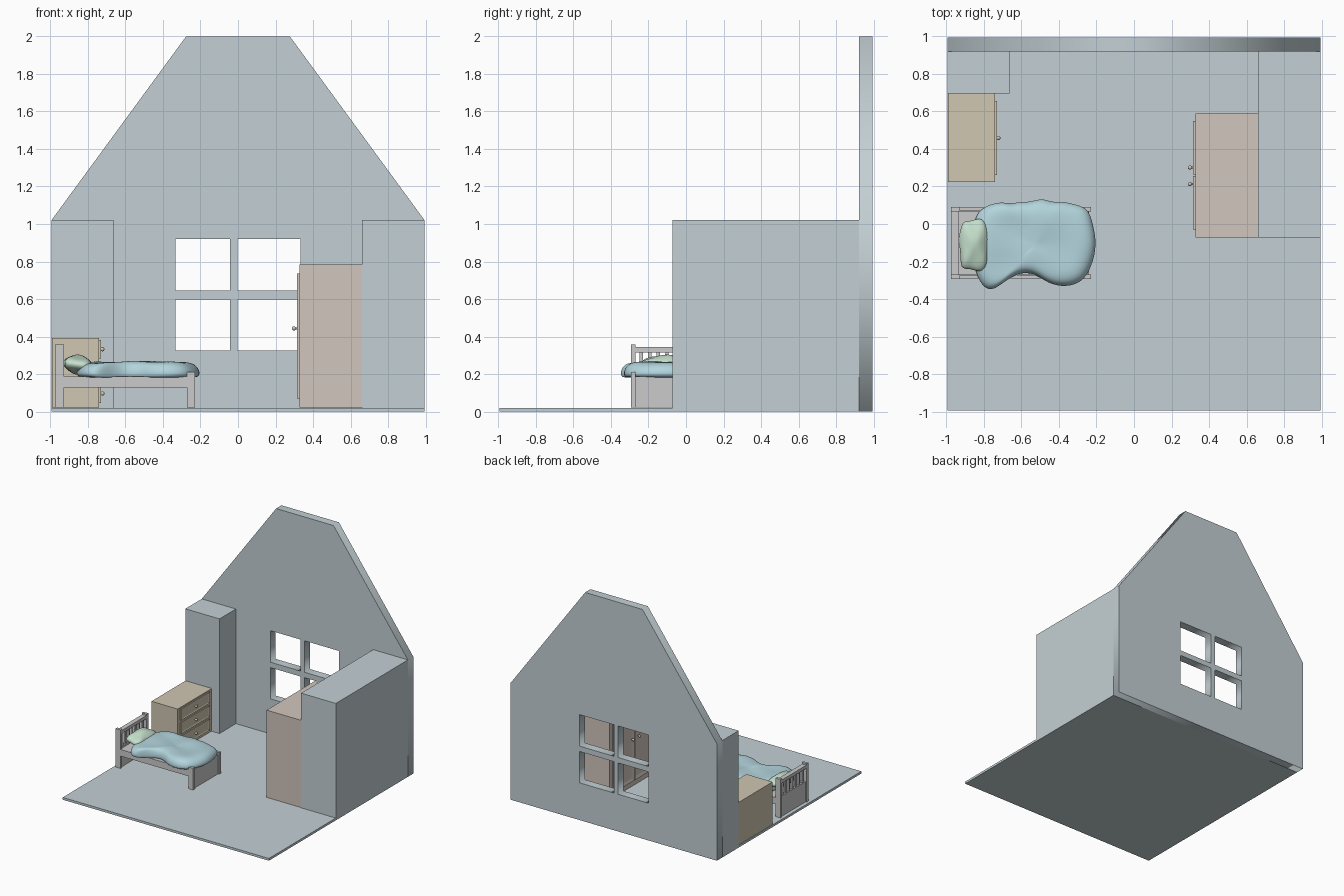
import bpy, bmesh, math
from mathutils import Vector, Matrix

if "Cube" in bpy.data.objects:
    bpy.data.objects.remove(bpy.data.objects["Cube"])


def material(name, rgb):
    m = bpy.data.materials.new(name)
    m.diffuse_color = (*rgb, 1)
    m.use_nodes = True
    m.node_tree.nodes["Principled BSDF"].inputs["Base Color"].default_value = m.diffuse_color
    return m


WALL = material("wall_paint", (0.55, 0.63, 0.66))
TAN = material("dresser_wood", (0.63, 0.57, 0.45))
PINK = material("wardrobe_wood", (0.64, 0.57, 0.51))
BED = material("bed_paint", (0.68, 0.66, 0.66))
BLUE = material("blanket_cloth", (0.45, 0.66, 0.72))
GREEN = material("pillow_cloth", (0.56, 0.74, 0.60))


def add(name, bm, mat, smooth=False):
    bmesh.ops.recalc_face_normals(bm, faces=bm.faces)
    me = bpy.data.meshes.new(name)
    bm.to_mesh(me)
    bm.free()
    for p in me.polygons:
        p.use_smooth = smooth
    me.materials.append(mat)
    ob = bpy.data.objects.new(name, me)
    bpy.context.collection.objects.link(ob)
    return ob


def box(name, x, y, z, mat, panel=None, inset=0.02, depth=0.008):
    """Box from ranges; panel = direction of a face that gets a recessed panel."""
    bm = bmesh.new()
    bmesh.ops.create_cube(bm, size=1)
    for v in bm.verts:
        v.co = Vector([(a + b) / 2 + c * (b - a) for c, (a, b) in zip(v.co, (x, y, z))])
    if panel:
        bm.normal_update()
        face = max(bm.faces, key=lambda f: f.normal.dot(Vector(panel)))
        bmesh.ops.inset_region(bm, faces=[face], thickness=inset)
        bmesh.ops.translate(bm, verts=face.verts, vec=-Vector(panel) * depth)
    return add(name, bm, mat)


def knob(name, x, y, z, side, mat):
    """Round knob on a short stalk, pointing along +x or -x."""
    bm = bmesh.new()
    bmesh.ops.create_uvsphere(bm, u_segments=16, v_segments=10, radius=0.011,
                              matrix=Matrix.Translation((x + side * 0.012, y, z)))
    bmesh.ops.create_cone(bm, cap_ends=True, segments=12, radius1=0.005, radius2=0.005, depth=0.016,
                          matrix=Matrix.Translation((x + side * 0.004, y, z)) @ Matrix.Rotation(math.pi / 2, 4, 'Y'))
    add(name, bm, mat, True)


# Back gable wall with four window panes, as a filled curve with holes
def rect(x0, x1, z0, z1):
    return [(x0, z0), (x1, z0), (x1, z1), (x0, z1)]


gable = [(-0.995, 0), (0.995, 0), (0.995, 1.02), (0.277, 2), (-0.277, 2), (-0.995, 1.02)]
panes = [rect(*xs, *zs) for xs in ((-0.333, -0.042), (-0.002, 0.332))
         for zs in ((0.325, 0.598), (0.645, 0.92))]
cu = bpy.data.curves.new("wall_profile", 'CURVE')
cu.dimensions, cu.fill_mode, cu.extrude = '2D', 'BOTH', 0.037
for loop in [gable] + panes:
    s = cu.splines.new('POLY')
    s.points.add(len(loop) - 1)
    for p, (a, b) in zip(s.points, loop):
        p.co = (a, b, 0, 1)
    s.use_cyclic_u = True
cu.materials.append(WALL)
wall = bpy.data.objects.new("gable_wall", cu)
bpy.context.collection.objects.link(wall)
wall.location.y = 0.958
wall.rotation_euler.x = math.pi / 2
bpy.context.view_layer.objects.active = wall
wall.select_set(True)
bpy.ops.object.convert(target='MESH')

# Floor and the two side blocks
box("floor", (-0.995, 0.995), (-0.995, 0.921), (0, 0.02), WALL)
box("left_block", (-0.995, -0.665), (0.695, 0.921), (0.02, 1.02), WALL)
box("right_block", (0.66, 0.995), (-0.073, 0.921), (0, 1.02), WALL)

# Wardrobe with two panelled doors
box("wardrobe_body", (0.327, 0.66), (-0.073, 0.588), (0.022, 0.783), PINK)
for i, side in enumerate((-1, 1)):
    ys = sorted((0.26 + side * 0.004, 0.26 + side * 0.288))
    box(f"wardrobe_door_{i}", (0.314, 0.327), ys, (0.07, 0.735), PINK, (-1, 0, 0), 0.04)
    knob(f"wardrobe_knob_{i}", 0.31, 0.257 + side * 0.044, 0.443, -1, PINK)

# Dresser with three drawers
box("dresser_body", (-0.993, -0.74), (0.225, 0.695), (0.022, 0.393), TAN)
for i in range(3):
    z = 0.096 + 0.118 * i
    box(f"drawer_{i}", (-0.74, -0.731), (0.26, 0.657), (z - 0.05, z + 0.05), TAN, (1, 0, 0), 0.014, 0.005)
    knob(f"drawer_knob_{i}", -0.735, 0.459, z, 1, TAN)

# Bed frame
for i, (y0, y1) in enumerate(((-0.293, -0.27), (0.067, 0.09))):
    box(f"head_post_{i}", (-0.975, -0.929), (y0, y1), (0.022, 0.358), BED)
    box(f"foot_post_{i}", (-0.273, -0.228), (y0, y1), (0.022, 0.21), BED)
    box(f"side_rail_{i}", (-0.929, -0.273), (y0 + 0.003, y1 - 0.003), (0.128, 0.186), BED)
box("footboard", (-0.262, -0.239), (-0.27, 0.067), (0.022, 0.188), BED)
box("headboard_panel", (-0.965, -0.939), (-0.27, 0.067), (0.022, 0.2), BED)
box("headboard_top_rail", (-0.972, -0.932), (-0.27, 0.067), (0.316, 0.344), BED)
for i in range(7):
    y = -0.1015 + (i - 3) * 0.046
    box(f"headboard_slat_{i}", (-0.96, -0.944), (y - 0.009, y + 0.009), (0.2, 0.316), BED)
box("mattress_base", (-0.939, -0.262), (-0.27, 0.067), (0.13, 0.184), BED)

# Blanket: rings of the lumpy outline, rounded over the edge
outline = [(-0.80, 0.09), (-0.71, 0.118), (-0.655, 0.103), (-0.60, 0.118), (-0.56, 0.112), (-0.49, 0.136),
           (-0.44, 0.112), (-0.385, 0.118), (-0.33, 0.105), (-0.25, 0.085), (-0.225, 0.01), (-0.20, -0.11),
           (-0.23, -0.23), (-0.28, -0.31), (-0.37, -0.335), (-0.46, -0.315), (-0.53, -0.26), (-0.61, -0.255),
           (-0.69, -0.305), (-0.76, -0.36), (-0.815, -0.32), (-0.845, -0.24), (-0.86, -0.15), (-0.85, -0.04),
           (-0.845, 0.04)]
rings = [(0.5, 0.184), (0.92, 0.18), (1.0, 0.187), (1.02, 0.205), (0.99, 0.23),
         (0.91, 0.253), (0.75, 0.264), (0.5, 0.264), (0.25, 0.264)]
cx, cy = -0.53, -0.11
bm = bmesh.new()
loops = []
for k, (s, z) in enumerate(rings):
    loop = []
    for x, y in outline:
        px, py = cx + (x - cx) * s, cy + (y - cy) * s
        ripple = 0.007 * math.sin(17 * px + 9 * py) * math.cos(19 * py - 6 * px) if k > 3 else 0
        loop.append(bm.verts.new((px, py, z + ripple)))
    loops.append(loop)
n = len(outline)
for a, b in zip(loops, loops[1:]):
    for i in range(n):
        bm.faces.new((a[i], a[(i + 1) % n], b[(i + 1) % n], b[i]))
for loop, z in ((loops[0], 0.184), (loops[-1], 0.262)):
    c = bm.verts.new((cx, cy, z))
    for i in range(n):
        bm.faces.new((loop[i], loop[(i + 1) % n], c))
blanket = add("blanket", bm, BLUE, True)
mod = blanket.modifiers.new("round", 'SUBSURF')
mod.levels = mod.render_levels = 2

# Pillow: rounded-square cushion, leaning on the headboard
bm = bmesh.new()
bmesh.ops.create_uvsphere(bm, u_segments=48, v_segments=24, radius=1)
for v in bm.verts:
    x, y, z = v.co
    r = math.hypot(x, y)
    k = (r / max((abs(x) ** 4 + abs(y) ** 4) ** 0.25, 1e-6)) if r > 1e-6 else 1
    x, y = x * k, y * k
    z *= 1 + 0.12 * math.sin(4 * y + 1) * math.cos(3 * x)
    x *= 1 + 0.05 * math.sin(5 * y + 0.6)
    y *= 1 + 0.04 * math.sin(4 * x)
    v.co = Vector((x * 0.077, y * 0.134, z * 0.048))
    v.co.rotate(Matrix.Rotation(math.radians(8), 3, 'Y'))
    v.co += Vector((-0.853, -0.112, 0.25))
add("pillow", bm, GREEN, True)
